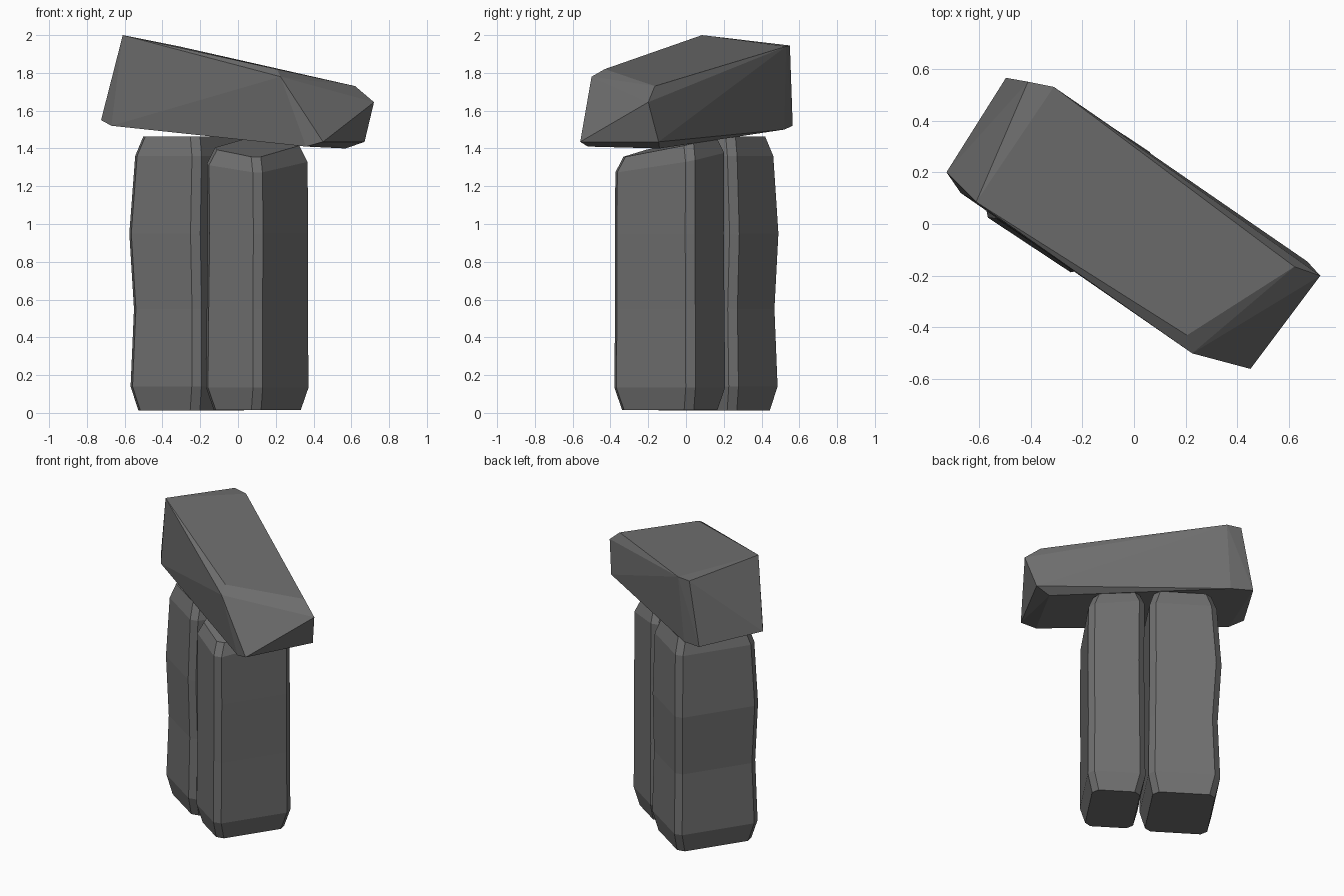
import bpy, bmesh
from mathutils import Vector

cube = bpy.data.objects.get("Cube")
if cube:
    bpy.data.objects.remove(cube)

# One stone colour
stone = bpy.data.materials.new("dark_grey_stone")
stone.use_nodes = True
grey = (0.16, 0.16, 0.16, 1)
stone.diffuse_color = grey
stone.node_tree.nodes["Principled BSDF"].inputs["Base Color"].default_value = grey

U = Vector((-0.834, 0.551))   # across the pair of uprights
V = Vector((0.551, 0.834))    # depth of the uprights


def finish(name, bm):
    bmesh.ops.recalc_face_normals(bm, faces=bm.faces)
    mesh = bpy.data.meshes.new(name)
    bm.to_mesh(mesh)
    bm.free()
    mesh.materials.append(stone)
    obj = bpy.data.objects.new(name, mesh)
    bpy.context.collection.objects.link(obj)
    return obj


def upright(name, centre, width, depth, levels, tilt=(0, 0), cut=0.037):
    """Loft a corner-cut rectangle; levels are (z, inset, shift along U, tilt share)."""
    bm = bmesh.new()
    rings = []
    for z, inset, shift, share in levels:
        a, b = width / 2 - inset, depth / 2 - inset
        corners = [(a - cut, -b), (a, cut - b), (a, b - cut), (a - cut, b),
                   (cut - a, b), (-a, b - cut), (-a, cut - b), (cut - a, -b)]
        ring = []
        for p, q in corners:
            xy = Vector(centre) + U * (p + shift) + V * q
            ring.append(bm.verts.new((xy.x, xy.y, z + share * (p * tilt[0] + q * tilt[1]))))
        rings.append(ring)
    for low, high in zip(rings, rings[1:]):
        for i in range(8):
            j = (i + 1) % 8
            bm.faces.new((low[i], low[j], high[j], high[i]))
    bm.faces.new(rings[0])
    bm.faces.new(rings[-1])
    return finish(name, bm)


# Two upright slabs
upright("front_upright", (0.102, -0.086), 0.36, 0.515,
        [(0.015, 0.03, 0, 0), (0.135, 0, 0, 0), (0.55, 0.003, 0, 0),
         (0.95, 0.004, -0.004, 0), (1.325, 0.004, 0, 0.8), (1.41, 0.035, 0, 1)],
        tilt=(0.17, 0.16))
upright("rear_upright", (-0.248, 0.149), 0.45, 0.557,
        [(0.012, 0.03, 0, 0), (0.14, 0, 0, 0), (0.55, 0.01, -0.005, 0),
         (0.95, 0, 0.008, 0), (1.36, 0.014, -0.006, 0), (1.463, 0.045, -0.006, 0)])

# Rough capstone laid across the uprights
cap_points = [
    # high end
    (-0.61, 0.085, 2.0), (-0.41, 0.55, 1.945), (-0.31, 0.53, 1.94),
    (-0.725, 0.2, 1.55), (-0.67, 0.12, 1.52), (-0.495, 0.565, 1.52), (-0.35, 0.52, 1.5),
    # low end
    (0.62, -0.165, 1.73), (0.72, -0.2, 1.645), (0.205, -0.43, 1.82), (0.225, -0.5, 1.78),
    (0.45, -0.56, 1.435), (0.36, -0.52, 1.41), (0.67, -0.145, 1.435), (0.57, -0.14, 1.4)]
bm = bmesh.new()
for p in cap_points:
    bm.verts.new(p)
bmesh.ops.convex_hull(bm, input=bm.verts)
finish("capstone", bm)
